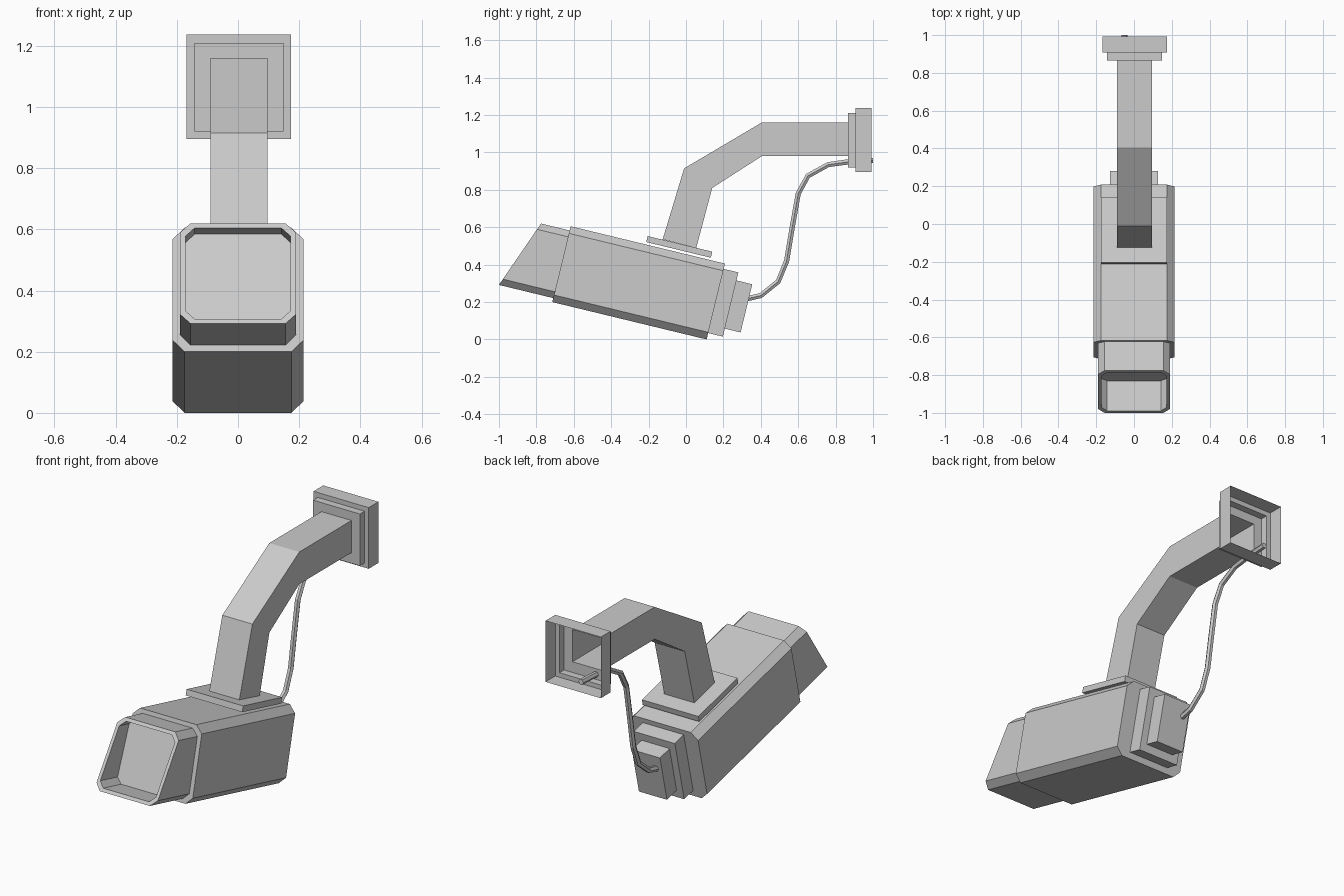
import bpy, bmesh
from math import radians, sin, cos

if "Cube" in bpy.data.objects:
    bpy.data.objects.remove(bpy.data.objects["Cube"])

TILT = radians(13.6)
OY, OZ = -0.715, 0.20          # lower front edge of the tilted housing


def tilt(x, u, v):
    """Housing coordinates (u = backwards, v = up) to world."""
    return (x, OY + u * cos(TILT) + v * sin(TILT), OZ - u * sin(TILT) + v * cos(TILT))


def loft(name, rings, cap_start=True, cap_end=True):
    bm = bmesh.new()
    loops = [[bm.verts.new(p) for p in r] for r in rings]
    n = len(loops[0])
    for a, b in zip(loops, loops[1:]):
        for i in range(n):
            j = (i + 1) % n
            bm.faces.new((a[i], a[j], b[j], b[i]))
    if cap_start:
        bm.faces.new(loops[0][::-1])
    if cap_end:
        bm.faces.new(loops[-1])
    bmesh.ops.recalc_face_normals(bm, faces=bm.faces)
    me = bpy.data.meshes.new(name)
    bm.to_mesh(me)
    bm.free()
    ob = bpy.data.objects.new(name, me)
    bpy.context.collection.objects.link(ob)
    return ob


def octagon(w, v0, v1, c, u_bottom, u_top):
    """Chamfered rectangle, leaning from u_bottom to u_top."""
    pts = [(-w + c, v0), (w - c, v0), (w, v0 + c), (w, v1 - c),
           (w - c, v1), (-w + c, v1), (-w, v1 - c), (-w, v0 + c)]
    return [tilt(x, u_bottom + (u_top - u_bottom) * (v - v0) / (v1 - v0), v) for x, v in pts]


def tilted_box(name, w, u0, u1, v0, v1):
    rings = [[tilt(x, u, v) for x, v in ((-w, v0), (w, v0), (w, v1), (-w, v1))] for u in (u0, u1)]
    return loft(name, rings)


def square(w, y, z0, z1, cx=0.003):
    return [(cx - w, y, z0), (cx + w, y, z0), (cx + w, y, z1), (cx - w, y, z1)]


# Housing with chamfered long edges
loft("housing", [octagon(0.214, 0, 0.417, 0.039, u, u) for u in (0, 0.849)])

# Slanted hollow hood with the recessed window inside
loft("hood", [octagon(0.19, 0.022, 0.394, 0.035, 0, 0),
              octagon(0.19, 0.022, 0.394, 0.035, -0.299, -0.157),
              octagon(0.172, 0.04, 0.376, 0.03, -0.292, -0.164),
              octagon(0.172, 0.04, 0.376, 0.03, -0.128, -0.08)])

# Stepped rear covers and the mounting plate above the housing
tilted_box("rear_cover", 0.127, 0.845, 0.93, 0.035, 0.388)
tilted_box("rear_connector", 0.087, 0.926, 1.017, 0.079, 0.344)
tilted_box("mounting_plate", 0.175, 0.413, 0.768, 0.43, 0.463)

# Bent square arm, open at the wall end
arm_path = [((-0.125, 0.535), (0.055, 0.49)), ((-0.01, 0.915), (0.14, 0.81)),
            ((0.405, 1.16), (0.405, 0.98)), ((0.866, 1.16), (0.866, 0.98))]
w, cx = 0.093, 0.003
loft("arm", [[(cx - w, *a), (cx + w, *a), (cx + w, *b), (cx - w, *b)] for a, b in arm_path],
     cap_end=False)

# Stepped wall bracket, an open-backed shell
loft("wall_bracket", [square(0.093, 0.866, 0.98, 1.16), square(0.145, 0.866, 0.92, 1.21),
                      square(0.145, 0.907, 0.92, 1.21), square(0.171, 0.907, 0.895, 1.237),
                      square(0.171, 0.993, 0.895, 1.237)], False, False)

# Cable from the rear connector to the wall
path = [(0.30, 0.212), (0.40, 0.235), (0.493, 0.31), (0.538, 0.42), (0.568, 0.60),
        (0.60, 0.78), (0.652, 0.875), (0.76, 0.935), (0.87, 0.95), (1.0, 0.957)]
cu = bpy.data.curves.new("cable", 'CURVE')
cu.dimensions = '3D'
cu.bevel_depth = 0.016
cu.bevel_resolution = 1
cu.use_fill_caps = True
sp = cu.splines.new('POLY')
sp.points.add(len(path) - 1)
for p, (y, z) in zip(sp.points, path):
    p.co = (-0.05, y, z, 1)
sp.use_smooth = False
bpy.context.collection.objects.link(bpy.data.objects.new("cable", cu))
